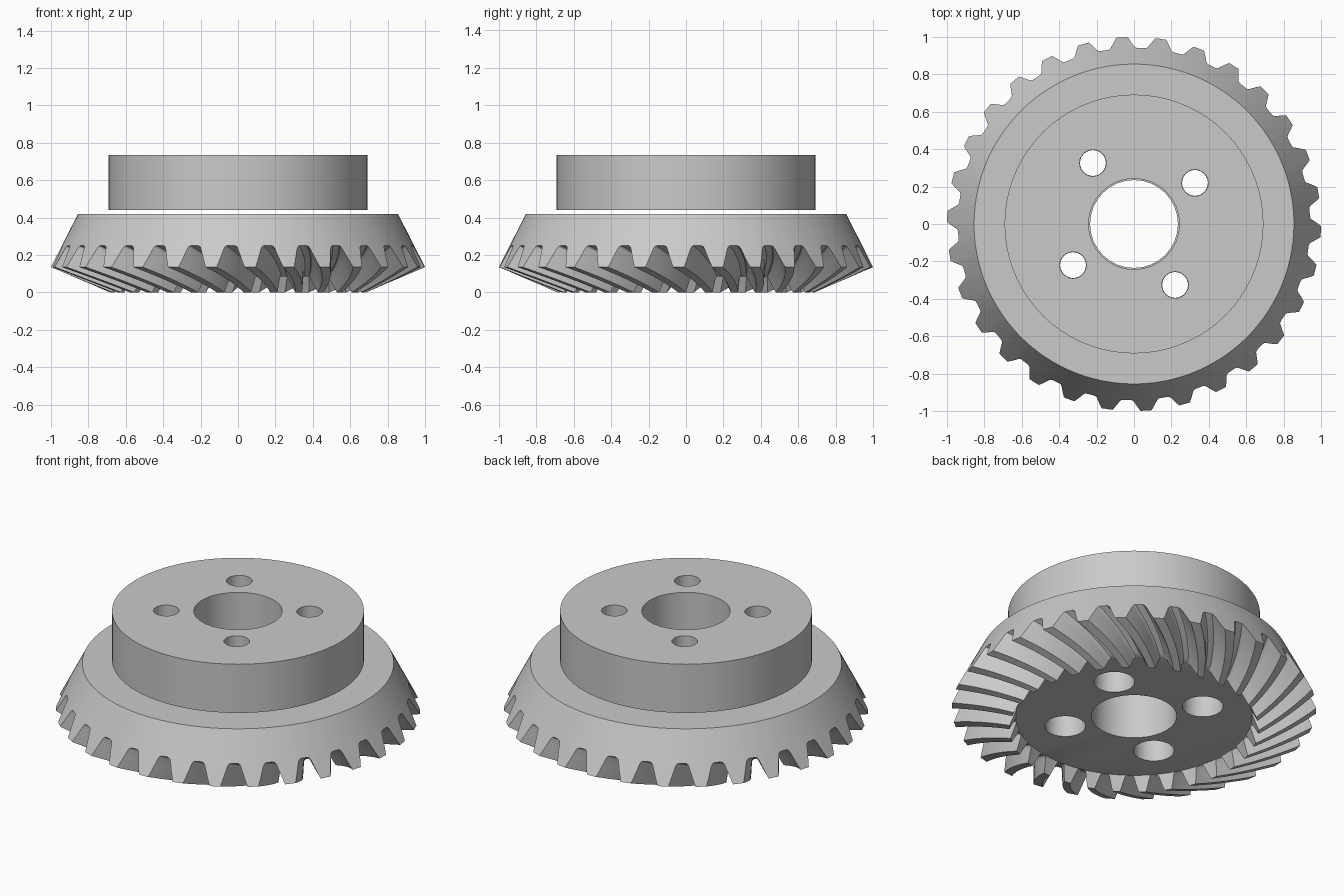
import bpy, bmesh
from math import radians, sin, cos

TEETH = 30
PITCH = 360 / TEETH
PHASE = -2.3       # angle of the first tooth tip
TWIST = 12.5       # spiral sweep from outer to inner end, in degrees
SECTIONS = 10

# Tooth cross-section: angle from the tooth centre, depth from tip (0) to root (1)
HALF = [(1.7, 0), (2.4, 0.28), (3.1, 0.58), (3.7, 0.84), (4.1, 0.95), (4.7, 1)]
PROFILE = [(-a, d) for a, d in reversed(HALF)] + HALF

# Radius and height of tooth tip and root at both ends
TIP_OUT, TIP_IN = (1.0, 0.135), (0.685, 0.0)
ROOT_OUT, ROOT_IN = (0.9415, 0.25), (0.648, 0.084)
TOP_EDGE = (0.855, 0.42)

if bpy.data.objects.get("Cube"):
    bpy.data.objects.remove(bpy.data.objects["Cube"])

steel = bpy.data.materials.new("grey steel")
steel.use_nodes = True
colour = (0.59, 0.59, 0.59, 1)
steel.diffuse_color = colour
steel.node_tree.nodes["Principled BSDF"].inputs["Base Color"].default_value = colour


def mix(a, b, t):
    return tuple(p + (q - p) * t for p, q in zip(a, b))


def polar(radius, z, degrees):
    a = radians(degrees)
    return (radius * cos(a), radius * sin(a), z)


def cylinder(name, radius, low, high, sides, at=(0, 0)):
    bpy.ops.mesh.primitive_cylinder_add(
        vertices=sides, radius=radius, depth=high - low,
        location=(at[0], at[1], (low + high) / 2))
    obj = bpy.context.object
    obj.name = name
    return obj


def cut(obj, radius, low, high, sides, at=(0, 0)):
    """Drill a round hole and remove the drill."""
    drill = cylinder("drill", radius, low, high, sides, at)
    drill.hide_render = True
    mod = obj.modifiers.new("hole", 'BOOLEAN')
    mod.operation = 'DIFFERENCE'
    mod.solver = 'EXACT'
    mod.object = drill
    bpy.context.view_layer.objects.active = obj
    bpy.ops.object.modifier_apply(modifier=mod.name)
    bpy.data.objects.remove(drill)


def finish(obj):
    obj.data.materials.clear()
    obj.data.materials.append(steel)
    bpy.ops.object.select_all(action='DESELECT')
    obj.select_set(True)
    bpy.context.view_layer.objects.active = obj
    bpy.ops.object.shade_smooth_by_angle(angle=radians(30))


# Bevel gear body: top rim, back cone, then spiral tooth sections
bm = bmesh.new()
angles = [(PHASE + i * PITCH + a, d) for i in range(TEETH) for a, d in PROFILE]
rings = [[bm.verts.new(polar(*TOP_EDGE, a)) for a, d in angles]]
for s in range(SECTIONS + 1):
    t = s / SECTIONS
    tip, root = mix(TIP_OUT, TIP_IN, t), mix(ROOT_OUT, ROOT_IN, t)
    rings.append([bm.verts.new(polar(*mix(tip, root, d), a + TWIST * t))
                  for a, d in angles])
# Inner tooth ends rise to the recessed underside
rings.append([bm.verts.new(polar(*ROOT_IN, a + TWIST)) for a, d in angles])
count = len(angles)
for upper, lower in zip(rings, rings[1:]):
    for i in range(count):
        j = (i + 1) % count
        bm.faces.new((upper[i], lower[i], lower[j], upper[j]))
bm.faces.new(rings[0])
bm.faces.new(rings[-1][::-1])
bmesh.ops.remove_doubles(bm, verts=bm.verts, dist=0.00001)
bmesh.ops.recalc_face_normals(bm, faces=bm.faces)
mesh = bpy.data.meshes.new("gear_body")
bm.to_mesh(mesh)
bm.free()
gear = bpy.data.objects.new("gear_body", mesh)
bpy.context.collection.objects.link(gear)

# Mounting hub, floating just above the gear
hub = cylinder("mounting_hub", 0.692, 0.44, 0.735, 72)

# Central bores
cut(gear, 0.235, -0.1, 0.6, 32)
cut(hub, 0.243, 0.3, 0.9, 32)

# Four bolt holes, counterbored from below in the gear
for k in range(4):
    x, y, z = polar(0.393, 0, 34 + 90 * k)
    cut(hub, 0.071, 0.3, 0.9, 24, (x, y))
    cut(gear, 0.069, -0.1, 0.6, 24, (x, y))
    cut(gear, 0.112, -0.1, 0.25, 32, (x, y))

finish(gear)
finish(hub)
